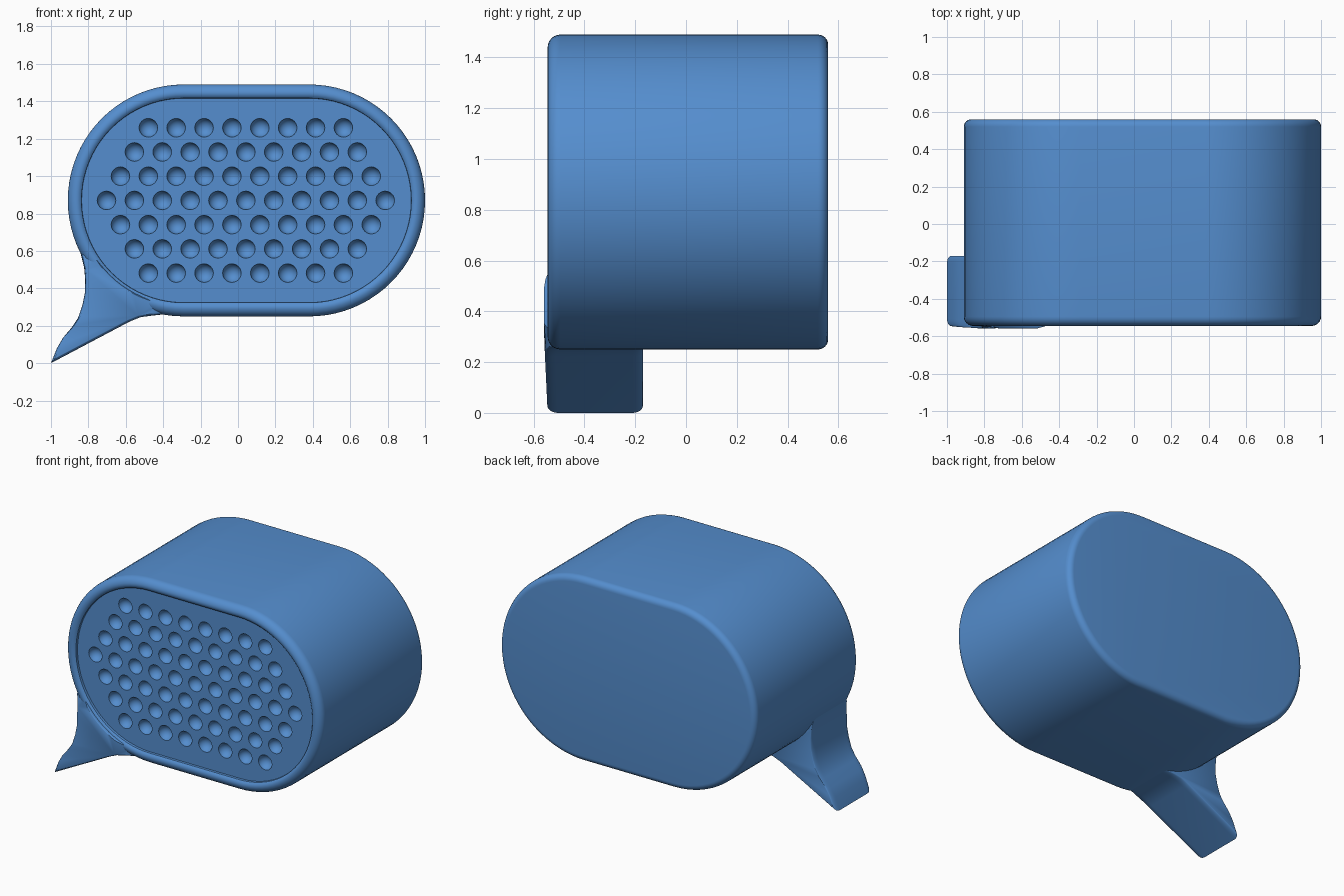
import bpy, bmesh
from math import sin, cos, pi, radians, degrees, atan2
from mathutils import Matrix

if "Cube" in bpy.data.objects:
    bpy.data.objects.remove(bpy.data.objects["Cube"])

CX, CZ, HALF, R = 0.045, 0.87, 0.335, 0.62   # stadium outline of the case
FLOOR_Y = -0.515                             # recessed grille plane

blue = bpy.data.materials.new("blue_plastic")
blue.diffuse_color = (0.09, 0.27, 0.62, 1)
blue.use_nodes = True
blue.node_tree.nodes["Principled BSDF"].inputs["Base Color"].default_value = blue.diffuse_color


def stadium(inset, n=40):
    pts = []
    for side, start in ((1, -pi / 2), (-1, pi / 2)):
        for i in range(n + 1):
            a = start + pi * i / n
            pts.append((CX + side * HALF + (R - inset) * cos(a),
                        CZ + (R - inset) * sin(a)))
    return pts


def loft(name, rings):
    """Skin a list of (y, [(x, z), ...]) rings and cap both ends."""
    bm = bmesh.new()
    loops = [[bm.verts.new((x, y, z)) for x, z in pts] for y, pts in rings]
    n = len(loops[0])
    for a, b in zip(loops, loops[1:]):
        for i in range(n):
            j = (i + 1) % n
            bm.faces.new((a[i], a[j], b[j], b[i]))
    bm.faces.new(loops[0])
    bm.faces.new(loops[-1])
    bmesh.ops.recalc_face_normals(bm, faces=bm.faces)
    return make_object(name, bm)


def make_object(name, bm):
    mesh = bpy.data.meshes.new(name)
    bm.to_mesh(mesh)
    bm.free()
    mesh.materials.append(blue)
    ob = bpy.data.objects.new(name, mesh)
    bpy.context.collection.objects.link(ob)
    return ob


def select(ob):
    bpy.ops.object.select_all(action='DESELECT')
    ob.select_set(True)
    bpy.context.view_layer.objects.active = ob


# Case: recessed front, rounded rim, straight wall, rounded back edge
profile = [(FLOOR_Y, 0.074), (-0.531, 0.073), (-0.540, 0.064)]
steps = 6
for i in range(steps + 1):
    a = pi / 2 * i / steps
    profile.append((-0.495 - 0.05 * cos(a), 0.05 * (1 - sin(a))))
for i in range(steps + 1):
    a = pi / 2 * i / steps
    profile.append((0.52 + 0.04 * sin(a), 0.04 * (1 - cos(a))))
case = loft("speaker_case", [(y, stadium(k)) for y, k in profile])

# Grille dimples: staggered rows, cut as bowls
bm = bmesh.new()
for row in range(-3, 4):
    count = 11 - abs(row)
    for i in range(count):
        x = 0.042 + (i - (count - 1) / 2) * 0.149
        bmesh.ops.create_uvsphere(
            bm, u_segments=24, v_segments=14, radius=0.0505,
            matrix=Matrix.Translation((x, FLOOR_Y - 0.006, CZ + row * 0.1295))
            @ Matrix.Rotation(pi / 2, 4, 'X'))
cutter = make_object("dimple_cutter", bm)
cutter.hide_render = True
mod = case.modifiers.new("dimples", 'BOOLEAN')
mod.operation = 'DIFFERENCE'
mod.solver = 'EXACT'
mod.object = cutter
select(case)
bpy.ops.object.modifier_apply(modifier=mod.name)
bpy.data.objects.remove(cutter)

# Tail: curved pointer whose inner side follows the case rim
outline = [(-1, 0), (-0.968, 0.08), (-0.936, 0.135), (-0.89, 0.19),
           (-0.856, 0.24), (-0.832, 0.31), (-0.818, 0.38), (-0.817, 0.45),
           (-0.823, 0.513), (-0.842, 0.59)]
for i in range(13):
    a = radians(207 + 54 * i / 12)
    outline.append((CX - HALF + 0.56 * cos(a), CZ + 0.56 * sin(a)))
outline += [(-0.39, 0.262), (-0.46, 0.254), (-0.52, 0.246), (-0.58, 0.222)]


def scaled(s):
    return [(-0.7 + (x + 0.7) * s, 0.35 + (z - 0.35) * s) for x, z in outline]


rings = []
for i in range(steps + 1):
    a = pi / 2 * i / steps
    rings.append((-0.505 - 0.04 * cos(a), scaled(0.92 + 0.08 * sin(a))))
for i in range(steps + 1):
    a = pi / 2 * i / steps
    rings.append((-0.21 + 0.04 * sin(a), scaled(0.92 + 0.08 * cos(a))))
tail = loft("tail", rings)
for v in tail.data.vertices:     # swell at the middle, sink into the rim at the ends
    if v.co.y < -0.5:
        ang = degrees(atan2(v.co.z - CZ, v.co.x - CX + HALF)) % 360
        sink = min(1, max(0, (abs(ang - 233) - 14) / 12))
        v.co.y += 0.04 * sink - 0.014 * min(1, max(0, v.co.z / 0.3))

for ob in (case, tail):
    select(ob)
    bpy.ops.object.shade_smooth_by_angle(angle=radians(35))
